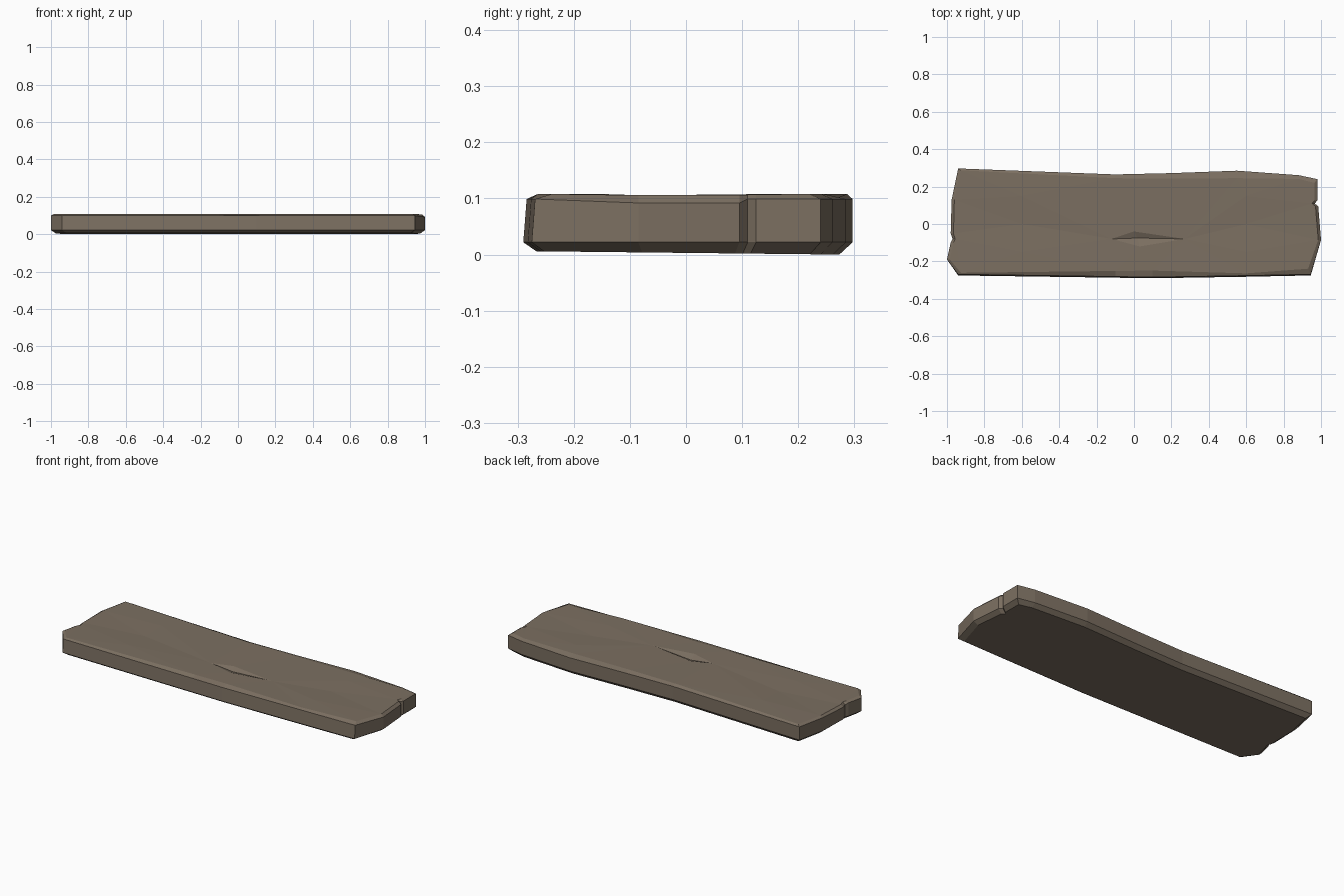
import bpy, bmesh
from mathutils import Vector
from mathutils.geometry import delaunay_2d_cdt

if "Cube" in bpy.data.objects:
    bpy.data.objects.remove(bpy.data.objects["Cube"])

# Plank outline, counter-clockwise: x, y, top-edge inset in y
OUTLINE = [
    (-0.94, -0.275, .008), (-0.1, -0.287, .03), (0.1, -0.290, .035),
    (0.6, -0.282, .012), (0.945, -0.275, .03), (1.0, -0.085, 0),
    (0.985, 0.095, 0), (0.966, 0.11, 0), (0.98, 0.125, 0), (0.98, 0.24, .02),
    (0.88, 0.261, .02), (0.55, 0.285, .04), (0.2, 0.272, .03),
    (-0.1, 0.265, .02), (-0.94, 0.297, .01), (-0.975, 0.13, 0),
    (-0.98, -0.05, 0), (-0.97, -0.08, 0), (-0.98, -0.1, 0), (-1.0, -0.19, 0)]


def toward_zero(v, d):
    return v - d if v > 0 else v + d


def top_z(y):
    return 0.103 + min(abs(y), 0.15) * 0.033


bm = bmesh.new()
n = len(OUTLINE)

# Rings: bottom, lower side, upper side, top
bottom, lower, upper, top = [], [], [], []
for x, y, d in OUTLINE:
    end = abs(x) > 0.93
    bx = x * (0.975 if end else 1)
    bottom.append(bm.verts.new((bx, y * 0.92, 0.003 - 0.01 * y)))
    lower.append(bm.verts.new((x, y, 0.022)))
    uy = y + 0.006 if y < -0.25 else y
    upper.append(bm.verts.new((x, uy, 0.092 if end and abs(y) < 0.1 else 0.099)))
    ty = toward_zero(uy, d)
    top.append(bm.verts.new((x * (0.985 if end else 1), ty, top_z(ty))))

for a, b in ((bottom, lower), (lower, upper), (upper, top)):
    for i in range(n):
        j = (i + 1) % n
        bm.faces.new((a[i], a[j], b[j], b[i]))
bm.faces.new(bottom[::-1])

# Worn top surface with a small diamond-shaped chip
chip = [(-0.12, -0.08), (0.03, -0.12), (0.27, -0.08), (0.0, -0.04)]
inner = [(x, y, top_z(y)) for x, y in chip] + [(0.02, -0.075, 0.09)]
inner += [(x, y, top_z(y)) for x in (-0.6, 0.6) for y in (-0.15, 0, 0.15)]
verts = top + [bm.verts.new(p) for p in inner]
edges = [(i, (i + 1) % n) for i in range(n)]
edges += [(n + i, n + (i + 1) % 4) for i in range(4)]
res = delaunay_2d_cdt([Vector(v.co[:2]) for v in verts], edges, [list(range(n))], 1, 1e-6)
for f in res[2]:
    bm.faces.new([verts[res[3][i][0]] for i in f])
bmesh.ops.recalc_face_normals(bm, faces=bm.faces)

mesh = bpy.data.meshes.new("plank")
bm.to_mesh(mesh)
bm.free()
mat = bpy.data.materials.new("worn_wood")
mat.diffuse_color = (0.20, 0.16, 0.12, 1)
mat.use_nodes = True
mat.node_tree.nodes["Principled BSDF"].inputs["Base Color"].default_value = mat.diffuse_color
mesh.materials.append(mat)
bpy.context.collection.objects.link(bpy.data.objects.new("plank", mesh))
